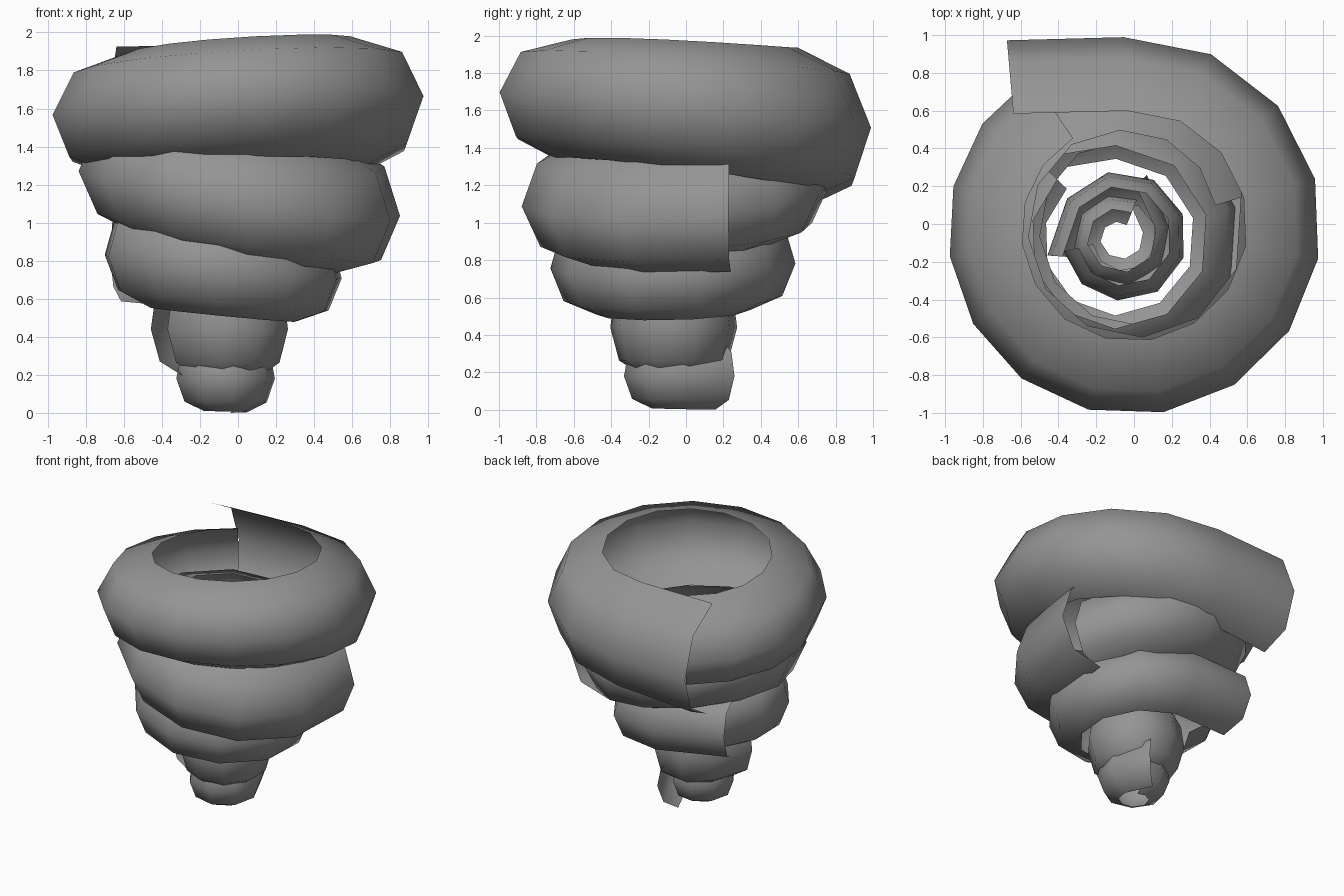
import bpy, bmesh, math

cube = bpy.data.objects.get("Cube")
if cube:
    bpy.data.objects.remove(cube)

# Single storm grey
grey = bpy.data.materials.new("storm_grey")
grey.use_nodes = True
COLOR = (0.3, 0.3, 0.3, 1)
grey.diffuse_color = COLOR
grey.node_tree.nodes["Principled BSDF"].inputs["Base Color"].default_value = COLOR


def band(name, center, loose, skew, radii, z, slope, heights, insets, steps, rows=4):
    """Open curled strip: C-shaped section swept once around, with a flared loose end."""
    bm = bmesh.new()
    r_start, r_mid, r_end = radii
    rings = []
    for i in range(steps + 1):
        t = i / steps
        # Segments grow slightly longer toward the loose end
        ang = math.radians(loose - 360 * (1 - t) ** 0.9)
        facing = ang
        r = r_start + (r_mid - r_start) * min(1, t / 0.35)
        if i == steps:
            r = r_end
            facing = ang - math.radians(skew)
        h = heights[0] + (heights[1] - heights[0]) * t ** 3
        ring = []
        for j in range(rows + 1):
            a = math.pi * (j / rows - 0.5)
            inward = (insets[0] if a < 0 else insets[1]) * (1 - math.cos(a))
            x = center[0] + r * math.cos(ang) - inward * math.cos(facing)
            y = center[1] + r * math.sin(ang) - inward * math.sin(facing)
            tilt = slope[0] * x + slope[1] * y
            ring.append(bm.verts.new((x, y, z + tilt + h * math.sin(a))))
        rings.append(ring)
    for a, b in zip(rings, rings[1:]):
        for j in range(rows):
            bm.faces.new((a[j], b[j], b[j + 1], a[j + 1]))
    for f in bm.faces:
        f.smooth = True
    mesh = bpy.data.meshes.new(name)
    bm.to_mesh(mesh)
    bm.free()
    mesh.materials.append(grey)
    obj = bpy.data.objects.new(name, mesh)
    bpy.context.collection.objects.link(obj)


# Funnel bands from the wide top to the narrow foot; insets are (bottom, top)
band("top_band", (-0.01, -0.01), 124, 29, (0.95, 1.0, 1.185), 1.6, (0.05, -0.09),
     (0.31, 0.41), (0.3, 0.39), 15)
band("upper_band", (0.01, -0.03), 17, 19, (0.72, 0.85, 0.88), 1.15, (-0.15, 0.06),
     (0.29, 0.35), (0.34, 0.28), 12)
band("middle_band", (-0.09, -0.07), 136, 32, (0.61, 0.655, 0.81), 0.76, (-0.1, 0.02),
     (0.25, 0.24), (0.24, 0.17), 10)
band("lower_band", (-0.07, -0.07), 194, 18, (0.31, 0.35, 0.4), 0.44, (0, 0),
     (0.25, 0.24), (0.16, 0.08), 9)
band("foot_band", (-0.065, -0.07), 68, 25, (0.22, 0.265, 0.355), 0.18, (0, 0),
     (0.17, 0.18), (0.15, 0.08), 8)
